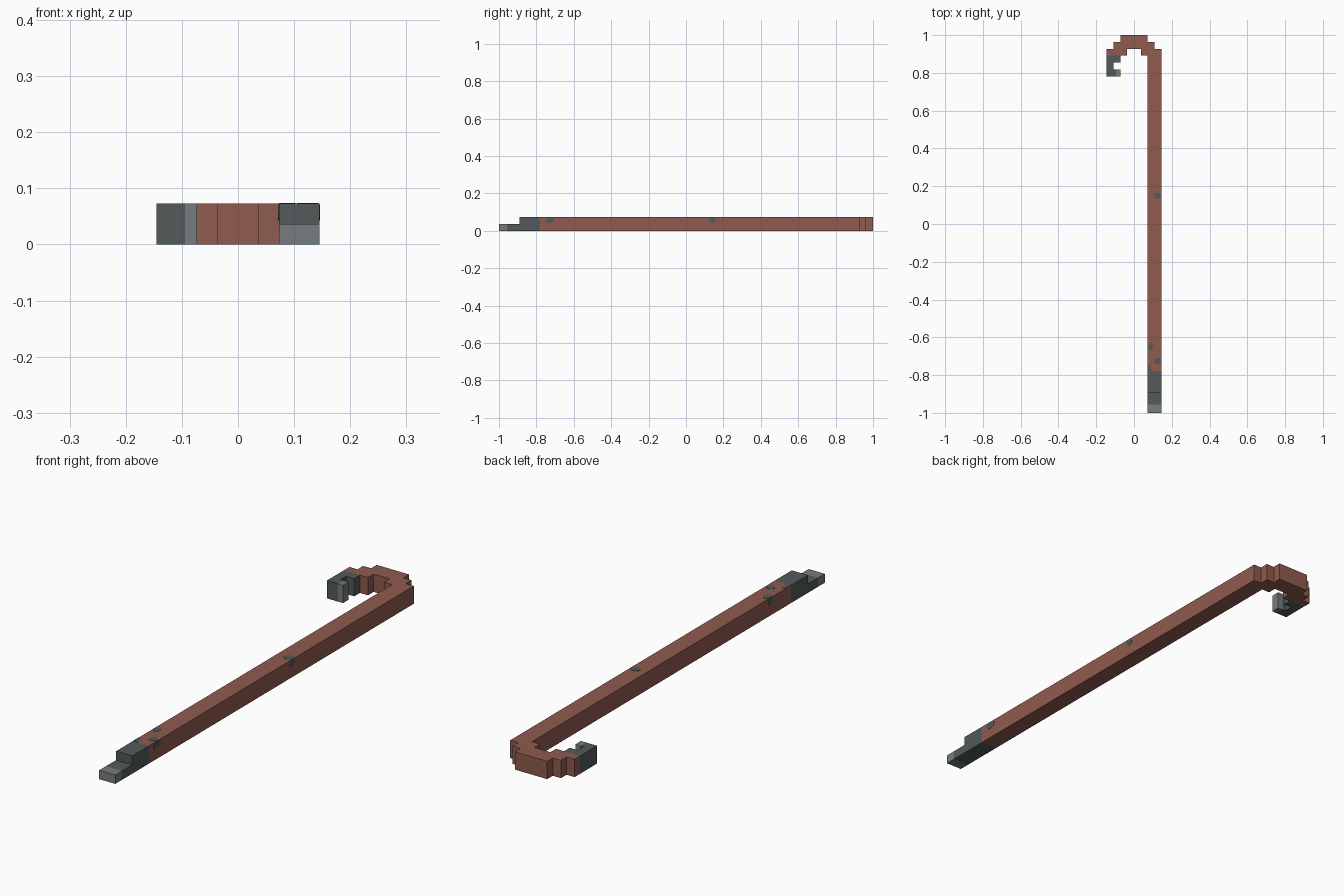
import bpy, bmesh, math
from mathutils import Vector, Matrix

cube = bpy.data.objects.get("Cube")
if cube:
    bpy.data.objects.remove(cube, do_unlink=True)

U = 2 / 55      # one block step; the bar is 55 steps long
H = 2 * U       # thickness of the bar


def material(name, rgb):
    m = bpy.data.materials.new(name)
    m.use_nodes = True
    lin = [((c / 255 + 0.055) / 1.055) ** 2.4 for c in rgb] + [1]
    m.diffuse_color = lin
    m.node_tree.nodes["Principled BSDF"].inputs["Base Color"].default_value = lin
    return m


RUST = material("rust_red_paint", (144, 91, 79))
DARK = material("dark_steel", (82, 91, 90))
LIGHT = material("worn_steel", (118, 124, 126))


def finish(name, bm, mat):
    bmesh.ops.recalc_face_normals(bm, faces=bm.faces)
    mesh = bpy.data.meshes.new(name)
    bm.to_mesh(mesh)
    bm.free()
    mesh.materials.append(mat)
    ob = bpy.data.objects.new(name, mesh)
    bpy.context.collection.objects.link(ob)
    return ob


def extrude(name, points, offset, mat):
    """Close an outline and extrude it along the offset."""
    bm = bmesh.new()
    face = bm.faces.new([bm.verts.new(p) for p in points])
    new = bmesh.ops.extrude_face_region(bm, geom=[face])["geom"]
    bmesh.ops.translate(bm, vec=offset,
                        verts=[v for v in new if isinstance(v, bmesh.types.BMVert)])
    return finish(name, bm, mat)


def plan(name, steps, mat):
    """Outline in block steps seen from above, raised to the bar thickness."""
    return extrude(name, [(x * U, y * U - 1, 0) for x, y in steps], (0, 0, H), mat)


def side(name, steps, mat):
    """Outline in block steps seen from the side, as wide as the bar."""
    return extrude(name, [(2 * U, y * U - 1, z * U) for y, z in steps], (H, 0, 0), mat)


# Shaft and stepped hook in one outline
outer = [(4, 53), (3, 53), (3, 54), (2, 54), (2, 55)]
inner = [(1, 53), (1, 52)]
flip = lambda pts: [(-x, y) for x, y in reversed(pts)]
plan("shaft_and_hook",
     [(4, 6)] + outer + flip(outer) + [(-4, 52)] + flip(inner) + inner
     + [(2, 52), (2, 6)], RUST)

# Curled claw at the hook end
plan("hook_claw", [(-4, 52), (-4, 49), (-2.6, 49), (-2.6, 50), (-3, 50),
                   (-3, 51), (-2, 51), (-2, 52)], DARK)
plan("hook_claw_tip", [(-2.6, 49), (-2, 49), (-2, 50), (-2.6, 50)], LIGHT)

# Stepped chisel at the straight end
side("chisel", [(1.2, 0), (6, 0), (6, 2), (3, 2), (3, 1), (1.2, 1)], DARK)
side("chisel_edge", [(0, 0), (1.2, 0), (1.2, 1), (0, 1)], LIGHT)


# Chipped paint: thin plates on the top and the sides
def chip(name, centre, size, normal):
    bm = bmesh.new()
    bmesh.ops.create_cone(bm, cap_ends=True, segments=10, radius1=1, radius2=1, depth=1)
    turn = Vector((0, 0, 1)).rotation_difference(Vector(normal)).to_matrix().to_4x4()
    bm.transform(Matrix.Translation(centre) @ Matrix.Diagonal((*size, 1)) @ turn)
    finish(name, bm, DARK)


T = 0.002
for i, (x, y, rx, ry) in enumerate([(0.124, 0.15, 0.020, 0.017),
                                    (0.088, -0.65, 0.015, 0.018),
                                    (0.125, -0.725, 0.019, 0.017)]):
    chip(f"top_chip_{i + 1}", (x, y, H), (rx, ry, T), (0, 0, 1))
for i, (x, y, ry) in enumerate([(4 * U, 0.143, 0.018), (4 * U, -0.728, 0.025),
                                (2 * U, -0.65, 0.016)]):
    chip(f"side_chip_{i + 1}", (x, y, 0.057), (T, ry, 0.015), (1, 0, 0))

# Bare strip where the paint wears away beside the chisel
extrude("worn_paint_strip", [(2 * U, 6 * U - 1, H), (2.6 * U, 6 * U - 1, H),
                             (2.4 * U, 7 * U - 1, H), (2 * U, 7 * U - 1, H)],
        (0, 0, 0.001), DARK)
